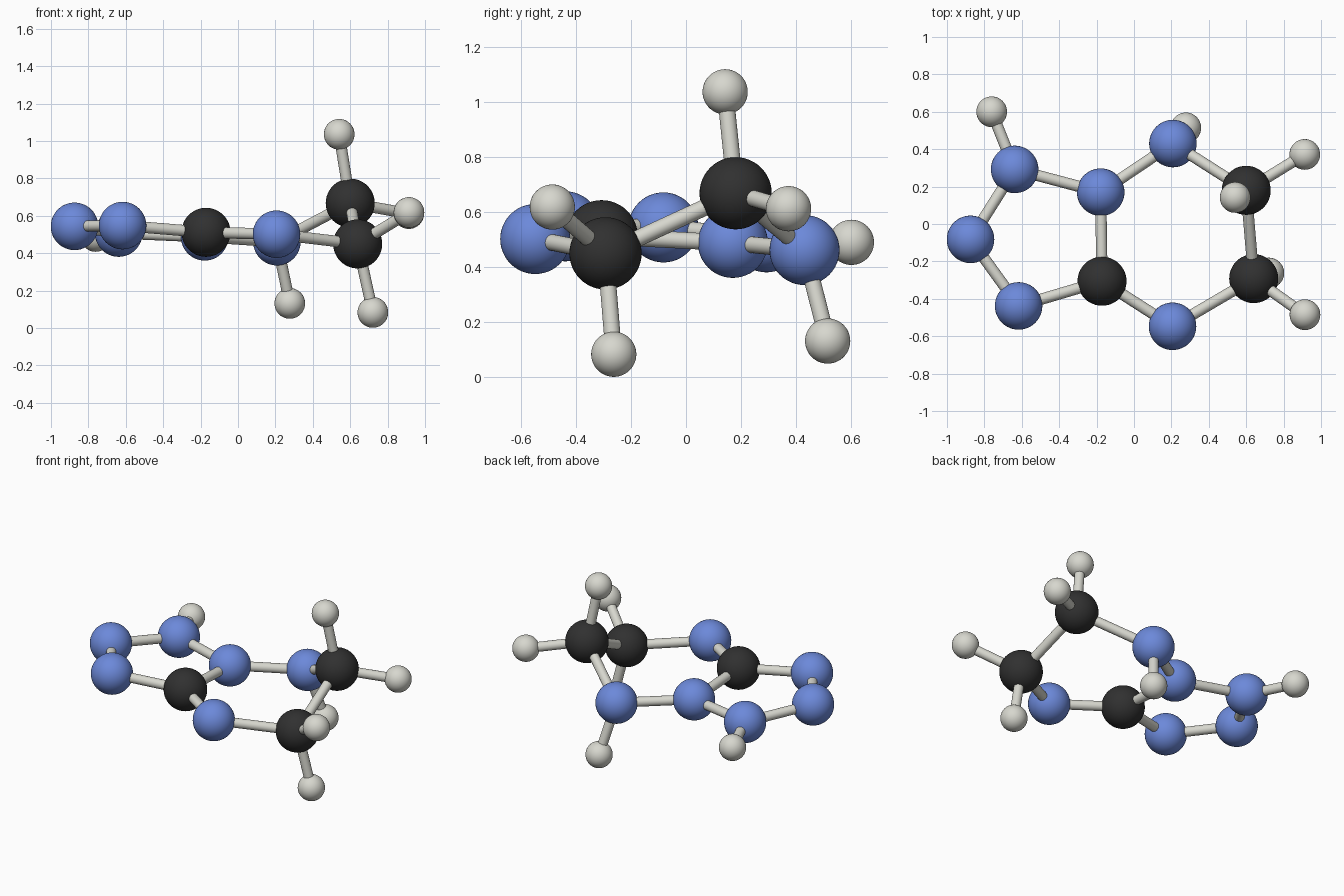
import bpy
from mathutils import Vector

if "Cube" in bpy.data.objects:
    bpy.data.objects.remove(bpy.data.objects["Cube"])


def make_material(name, rgb):
    m = bpy.data.materials.new(name)
    m.diffuse_color = (*rgb, 1.0)
    m.use_nodes = True
    m.node_tree.nodes["Principled BSDF"].inputs["Base Color"].default_value = m.diffuse_color
    return m


BLUE = make_material("blue", (0.15, 0.25, 0.70))
BLACK = make_material("charcoal", (0.03, 0.03, 0.03))
PALE = make_material("pale grey", (0.68, 0.68, 0.62))

# kind -> (radius, material)
KINDS = {
    "nitrogen": (0.127, BLUE),
    "carbon": (0.131, BLACK),
    "hydrogen": (0.082, PALE),
}
BOND_RADIUS = 0.03

# atom label -> (kind, centre)
ATOMS = {
    "n_left_back": ("nitrogen", (-0.638, 0.292, 0.508)),
    "n_left": ("nitrogen", (-0.874, -0.082, 0.544)),
    "n_left_front": ("nitrogen", (-0.617, -0.438, 0.548)),
    "c_fused": ("carbon", (-0.171, -0.306, 0.512)),
    "n_fused": ("nitrogen", (-0.178, 0.170, 0.488)),
    "n_right_back": ("nitrogen", (0.208, 0.430, 0.462)),
    "n_right_front": ("nitrogen", (0.206, -0.547, 0.502)),
    "c_back": ("carbon", (0.600, 0.180, 0.668)),
    "c_front": ("carbon", (0.640, -0.292, 0.450)),
    "h_left_back": ("hydrogen", (-0.761, 0.600, 0.490)),
    "h_right_back": ("hydrogen", (0.277, 0.514, 0.132)),
    "h_back_up": ("hydrogen", (0.541, 0.142, 1.036)),
    "h_back_out": ("hydrogen", (0.913, 0.372, 0.612)),
    "h_front_down": ("hydrogen", (0.721, -0.262, 0.084)),
    "h_front_out": ("hydrogen", (0.914, -0.485, 0.618)),
}

FIVE_RING = ["n_left_back", "n_left", "n_left_front", "c_fused", "n_fused"]
SIX_RING = ["n_fused", "n_right_back", "c_back", "c_front", "n_right_front", "c_fused"]
SIDE_BONDS = [
    ("n_left_back", "h_left_back"),
    ("n_right_back", "h_right_back"),
    ("c_back", "h_back_up"),
    ("c_back", "h_back_out"),
    ("c_front", "h_front_down"),
    ("c_front", "h_front_out"),
]


def finish(name, mat):
    ob = bpy.context.object
    ob.name = name
    ob.data.materials.append(mat)
    bpy.ops.object.shade_smooth_by_angle()


def add_atom(label, kind, centre):
    radius, mat = KINDS[kind]
    bpy.ops.mesh.primitive_uv_sphere_add(
        segments=48, ring_count=24, radius=radius, location=centre)
    finish(f"{kind}_atom_{label[2:]}", mat)


def add_bond(a, b):
    p, q = Vector(ATOMS[a][1]), Vector(ATOMS[b][1])
    d = q - p
    # stop the rod just beneath each ball's surface
    start = p + d.normalized() * (KINDS[ATOMS[a][0]][0] - 0.02)
    end = q - d.normalized() * (KINDS[ATOMS[b][0]][0] - 0.02)
    bpy.ops.mesh.primitive_cylinder_add(
        vertices=24, radius=BOND_RADIUS, depth=(end - start).length,
        location=(start + end) / 2,
        rotation=d.to_track_quat('Z', 'Y').to_euler())
    finish(f"bond_{a}_to_{b}", PALE)


# balls
for label, (kind, centre) in ATOMS.items():
    add_atom(label, kind, centre)

# rods around the rings (closing the five ring also makes the shared edge)
for i, a in enumerate(FIVE_RING):
    add_bond(a, FIVE_RING[(i + 1) % len(FIVE_RING)])
for a, b in zip(SIX_RING, SIX_RING[1:]):
    add_bond(a, b)

# rods out to the small balls
for a, b in SIDE_BONDS:
    add_bond(a, b)
